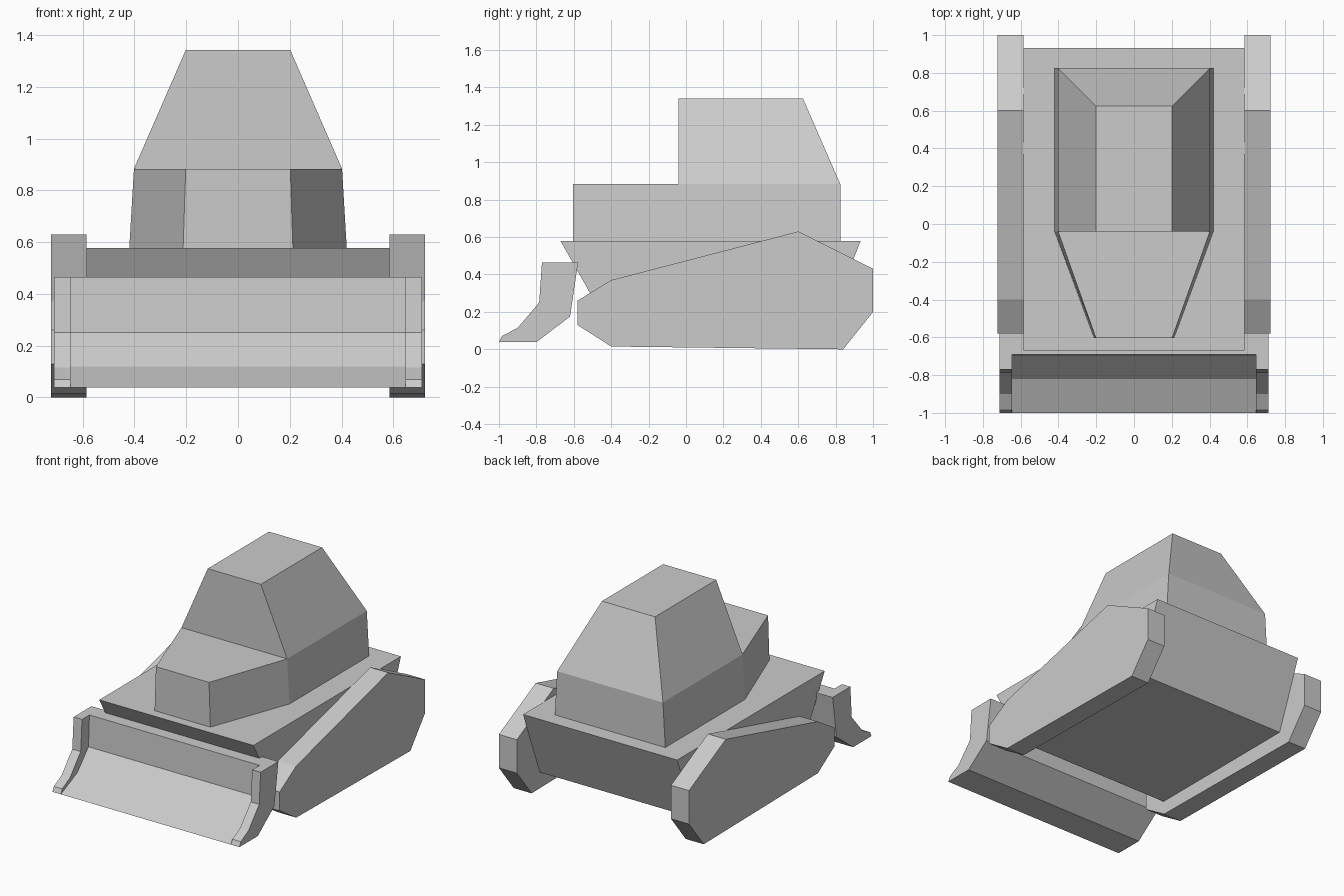
import bpy, bmesh

if "Cube" in bpy.data.objects:
    bpy.data.objects.remove(bpy.data.objects["Cube"])


def finish(name, bm):
    bmesh.ops.recalc_face_normals(bm, faces=bm.faces)
    mesh = bpy.data.meshes.new(name)
    bm.to_mesh(mesh)
    bm.free()
    obj = bpy.data.objects.new(name, mesh)
    bpy.context.collection.objects.link(obj)
    return obj


def loft(name, lower, upper):
    """Closed solid between two matching outlines of 3D points."""
    bm = bmesh.new()
    a = [bm.verts.new(p) for p in lower]
    b = [bm.verts.new(p) for p in upper]
    n = len(a)
    for i in range(n):
        j = (i + 1) % n
        bm.faces.new((a[i], a[j], b[j], b[i]))
    bm.faces.new(a[::-1])
    bm.faces.new(b)
    return finish(name, bm)


def side_prism(name, profile, x0, x1):
    """Extrude a (y, z) profile across x."""
    return loft(name, [(x0, y, z) for y, z in profile],
                [(x1, y, z) for y, z in profile])


def rect(w, y0, y1, z):
    return [(-w, y0, z), (w, y0, z), (w, y1, z), (-w, y1, z)]


def nose_outline(w, nose, z):
    return [(-nose, -0.603, z), (nose, -0.603, z), (w, -0.04, z),
            (w, 0.825, z), (-w, 0.825, z), (-w, -0.04, z)]


# Hull with straight sides and raked front and back
side_prism("hull", [(-0.405, 0.11), (0.75, 0.11), (0.933, 0.578), (-0.67, 0.578)],
           -0.586, 0.586)

# Engine hood and cabin base with tapered nose
loft("hood", nose_outline(0.42, 0.212, 0.578), nose_outline(0.402, 0.202, 0.883))

# Cabin with upright windscreen and sloping sides and back
loft("cabin", rect(0.402, -0.04, 0.825, 0.883), rect(0.202, -0.04, 0.625, 1.342))

# Tracks and blade end plates on both sides
track = [(-0.58, 0.13), (-0.40, 0.015), (0.84, 0.0), (1.0, 0.20),
         (1.0, 0.43), (0.60, 0.63), (-0.40, 0.37), (-0.58, 0.26)]
blade_back = [(-1.0, 0.038), (-0.80, 0.038), (-0.62, 0.175), (-0.577, 0.465)]
plate = blade_back + [(-0.77, 0.465), (-0.785, 0.25), (-0.90, 0.115), (-0.985, 0.07)]
for side, label in ((1, "right"), (-1, "left")):
    side_prism("track_" + label, track, side * 0.586, side * 0.723)
    side_prism("blade_end_" + label, plate, side * 0.647, side * 0.711)

# Curved dozer blade between the end plates
board = blade_back + [(-0.69, 0.465), (-0.70, 0.25), (-0.82, 0.12)]
side_prism("blade", board, -0.647, 0.647)
